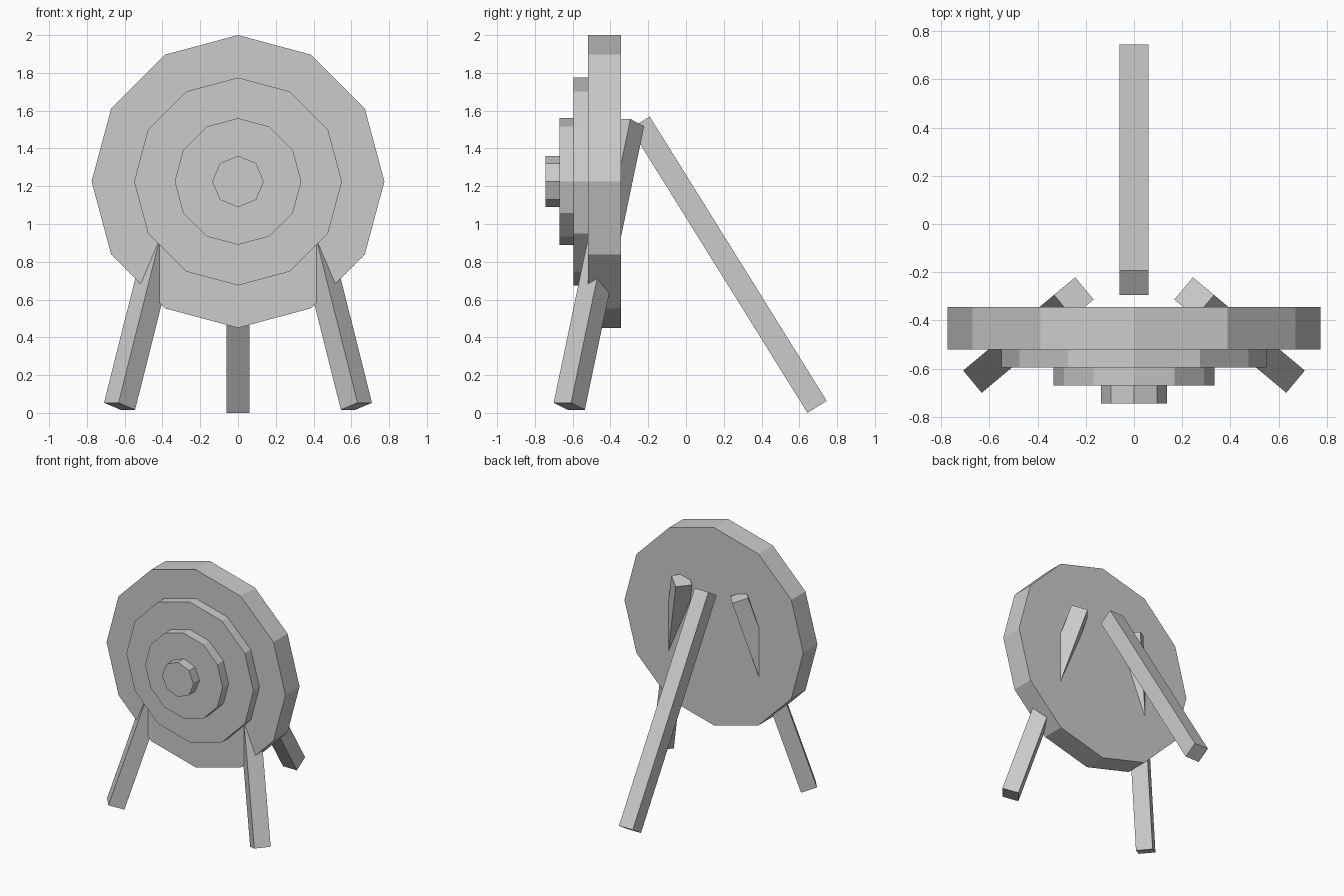
import bpy
import math
from mathutils import Vector, Matrix

if "Cube" in bpy.data.objects:
    bpy.data.objects.remove(bpy.data.objects["Cube"])

grey = bpy.data.materials.new("plain grey")
grey.diffuse_color = (0.6, 0.6, 0.6, 1)
grey.use_nodes = True
grey.node_tree.nodes["Principled BSDF"].inputs["Base Color"].default_value = grey.diffuse_color

CENTRE_Z = 1.225


def finish(name):
    obj = bpy.context.object
    obj.name = name
    obj.data.name = name
    obj.data.materials.append(grey)
    return obj


def disc(name, sides, radius, front, back):
    """Flat-sided disc facing -y with one corner straight up."""
    bpy.ops.mesh.primitive_cylinder_add(vertices=sides, radius=radius, depth=back - front)
    obj = finish(name)
    # cylinder's first corner is on +y; tip it so that corner points to +z
    obj.data.transform(Matrix.Rotation(math.radians(90), 4, 'X'))
    obj.location = (0, (front + back) / 2, CENTRE_Z)


def leg(name, top, foot, width=0.12):
    """Square bar between two points, its sides squared to the lean direction."""
    top, foot = Vector(top), Vector(foot)
    axis = (top - foot).normalized()
    side = axis.cross(Vector((0, 0, 1))).normalized()
    out = side.cross(axis)
    bpy.ops.mesh.primitive_cube_add(size=1)
    obj = finish(name)
    rot = Matrix((side, out, axis)).transposed().to_4x4()
    size = Matrix.Diagonal((width, width, (top - foot).length, 1))
    obj.data.transform(rot @ size)
    obj.location = (top + foot) / 2


# stepped target face
disc("target_board", 12, 0.775, -0.52, -0.345)
disc("outer_ring", 12, 0.55, -0.595, -0.52)
disc("inner_ring", 12, 0.335, -0.67, -0.595)
disc("bullseye", 8, 0.136, -0.745, -0.67)

# tripod stand
leg("rear_leg", (0, -0.243, 1.537), (0, 0.694, 0.032))
for label, s in (("left", -1), ("right", 1)):
    leg("front_leg_" + label, (s * 0.25, -0.304, 1.537), (s * 0.627, -0.618, 0.035))
